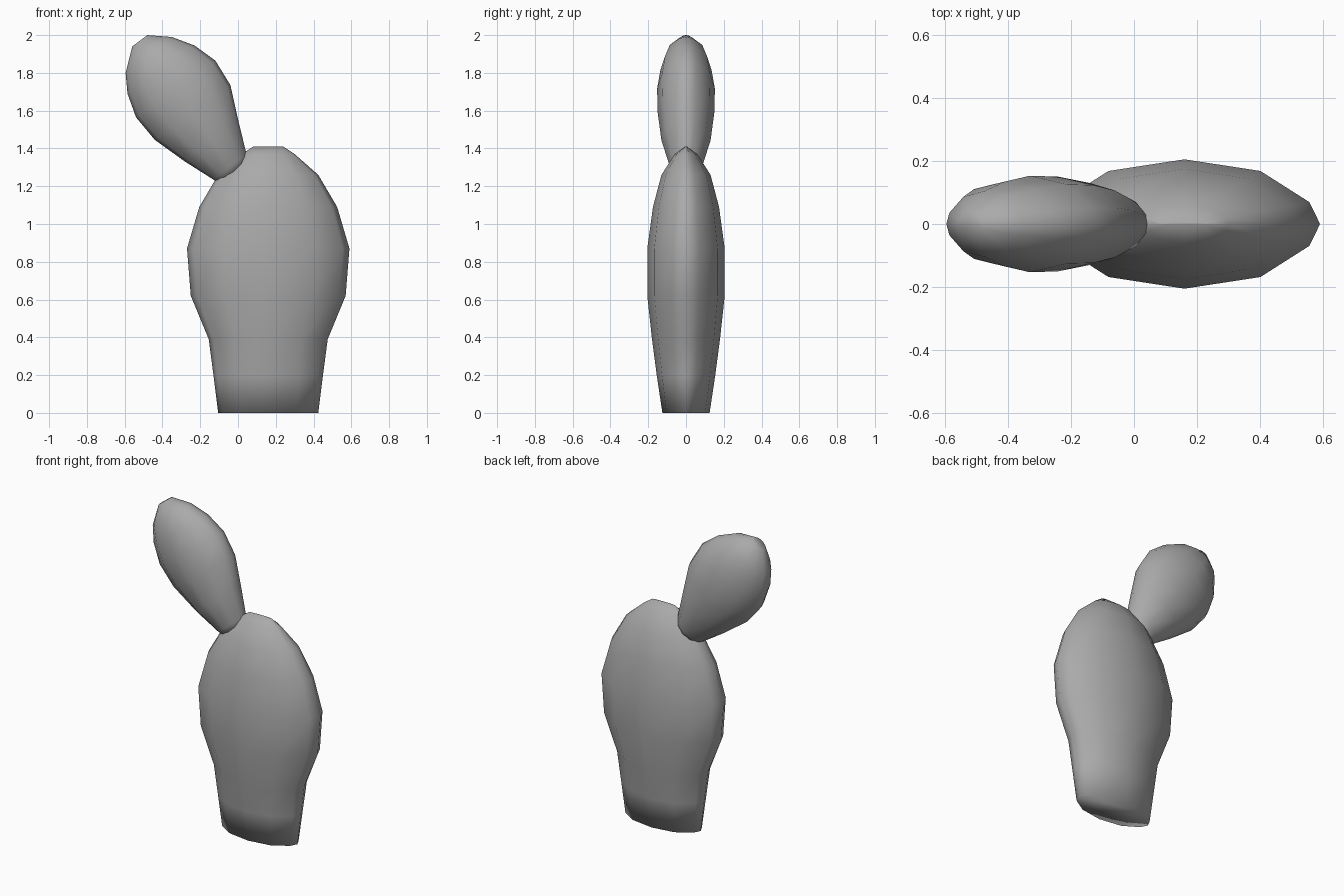
import bpy
import bmesh
from mathutils import Vector

cube = bpy.data.objects.get("Cube")
if cube:
    bpy.data.objects.remove(cube)

grey = bpy.data.materials.new("plain grey")
grey.use_nodes = True
colour = (0.4, 0.4, 0.4, 1)
grey.diffuse_color = colour
grey.node_tree.nodes["Principled BSDF"].inputs["Base Color"].default_value = colour

# Twelve-sided flattened cross-section, mirrored from one quarter
quarter = [(1, 0), (0.92, 0.34), (0.56, 0.82), (0, 1)]
half = quarter + [(-u, v) for u, v in quarter[-2::-1]]
section = half + [(u, -v) for u, v in half[-2:0:-1]]


def loft(name, rings):
    """Skin rings given as (left x, left z, right x, right z, half depth)."""
    bm = bmesh.new()
    loops = []
    for lx, lz, rx, rz, depth in rings:
        left, right = Vector((lx, 0, lz)), Vector((rx, 0, rz))
        mid, side = (left + right) / 2, (right - left) / 2
        loops.append([bm.verts.new(mid + side * u + Vector((0, depth * v, 0)))
                      for u, v in section])
    n = len(section)
    for a, b in zip(loops, loops[1:]):
        for i in range(n):
            j = (i + 1) % n
            bm.faces.new((a[i], a[j], b[j], b[i]))
    bm.faces.new(loops[0][::-1])
    bm.faces.new(loops[-1])
    bmesh.ops.recalc_face_normals(bm, faces=bm.faces)
    for face in bm.faces:
        face.smooth = True
    mesh = bpy.data.meshes.new(name)
    bm.to_mesh(mesh)
    bm.free()
    mesh.materials.append(grey)
    obj = bpy.data.objects.new(name, mesh)
    bpy.context.collection.objects.link(obj)
    return obj


# Trunk pad: height, half width, half depth
trunk = [(0, 0.265, 0.125), (0.2, 0.29, 0.155), (0.39, 0.315, 0.18),
         (0.62, 0.41, 0.205), (0.87, 0.43, 0.205), (1.09, 0.365, 0.175),
         (1.26, 0.265, 0.13), (1.37, 0.14, 0.06), (1.41, 0.08, 0.006)]
loft("trunk_pad", [(0.16 - w, z, 0.16 + w, z, d) for z, w, d in trunk])

# Upper pad leaning out from the shoulder of the trunk
loft("upper_pad", [
    (-0.08, 1.21, 0.05, 1.32, 0.06),
    (-0.13, 1.235, 0.045, 1.37, 0.085),
    (-0.28, 1.33, 0.0, 1.555, 0.13),
    (-0.44, 1.445, -0.04, 1.735, 0.15),
    (-0.54, 1.565, -0.12, 1.865, 0.153),
    (-0.585, 1.69, -0.23, 1.945, 0.135),
    (-0.595, 1.80, -0.35, 1.99, 0.105),
    (-0.56, 1.94, -0.48, 2.0, 0.04),
])
